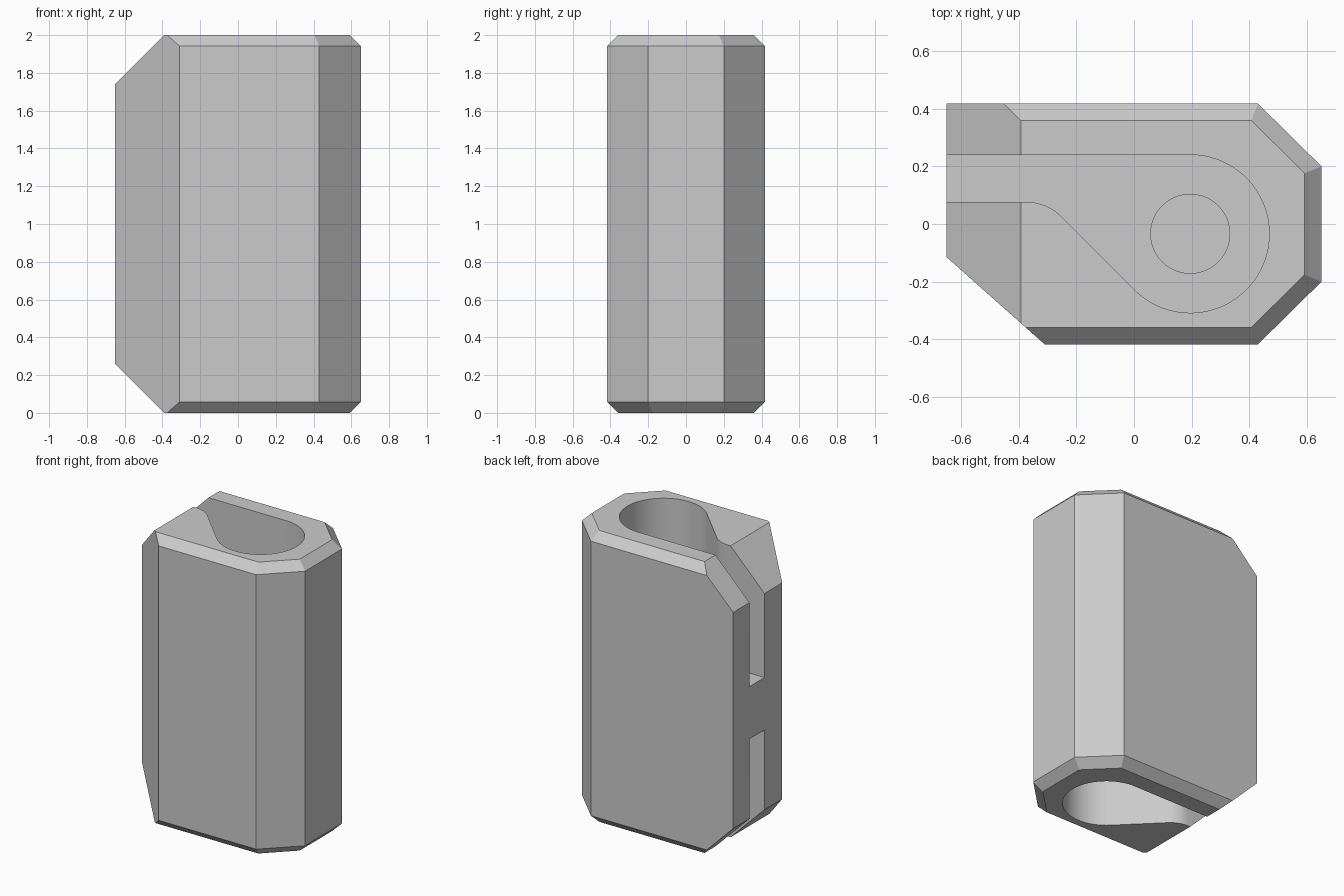
import bpy, bmesh
from math import cos, sin, radians
from mathutils import Vector

if "Cube" in bpy.data.objects:
    bpy.data.objects.remove(bpy.data.objects["Cube"], do_unlink=True)

HEIGHT = 2.0
CHAMFER = 0.058

grey = bpy.data.materials.new("plain grey")
grey.use_nodes = True
grey.diffuse_color = (0.6, 0.6, 0.6, 1)
grey.node_tree.nodes["Principled BSDF"].inputs["Base Color"].default_value = (0.6, 0.6, 0.6, 1)


def arc(cx, cy, r, start, end, steps):
    angles = [radians(start + (end - start) * i / steps) for i in range(steps + 1)]
    return [(cx + r * cos(a), cy + r * sin(a)) for a in angles]


def prism(profile, z0, z1):
    """Extrude a flat outline from z0 to z1."""
    bm = bmesh.new()
    face = bm.faces.new([bm.verts.new((x, y, z0)) for x, y in profile])
    top = bmesh.ops.extrude_face_region(bm, geom=[face])["geom"]
    verts = [g for g in top if isinstance(g, bmesh.types.BMVert)]
    bmesh.ops.translate(bm, vec=(0, 0, z1 - z0), verts=verts)
    bmesh.ops.recalc_face_normals(bm, faces=bm.faces)
    return bm


def slice_off(bm, point, normal):
    """Cut away everything beyond a plane and close the cut."""
    geom = bm.verts[:] + bm.edges[:] + bm.faces[:]
    bmesh.ops.bisect_plane(bm, geom=geom, dist=1e-6, plane_co=point,
                           plane_no=normal, clear_outer=True)
    bmesh.ops.holes_fill(bm, edges=[e for e in bm.edges if e.is_boundary], sides=0)
    bmesh.ops.recalc_face_normals(bm, faces=bm.faces)


def make_object(name, bm):
    mesh = bpy.data.meshes.new(name)
    bm.to_mesh(mesh)
    bm.free()
    mesh.materials.append(grey)
    obj = bpy.data.objects.new(name, mesh)
    bpy.context.collection.objects.link(obj)
    return obj


# Block outline, counter-clockwise from the front of the slotted side
outline = [(-0.65, -0.115), (-0.31, -0.417), (0.43, -0.417), (0.65, -0.2),
           (0.65, 0.2), (0.43, 0.417), (-0.65, 0.417)]
bm = prism(outline, 0, HEIGHT)

# Small chamfers on the front, right and back rims, large ones over the slot
for z, up in ((HEIGHT, 1), (0, -1)):
    for a, b in zip(outline[1:-1], outline[2:]):
        out = Vector((b[1] - a[1], a[0] - b[0], 0)).normalized()
        slice_off(bm, Vector((*a, z - up * CHAMFER)), out + Vector((0, 0, up)))
    slice_off(bm, Vector((-0.392, 0, z)), Vector((-1, 0, up)))
body = make_object("block_body", bm)

# Keyhole pockets from both ends, with a blind hole in the web between them
CX, CY, R = 0.195, -0.034, 0.274
keyhole = [(-0.8, CY + R), (-0.8, 0.077)]
keyhole += arc(-0.375, -0.097, 0.174, 90, 45, 10)
keyhole += arc(CX, CY, R, 225, 450, 48)
hole = arc(CX, CY, 0.137, 0, 352.5, 47)

cutters = [
    make_object("upper_pocket_cutter", prism(keyhole, 1.165, 2.2)),
    make_object("lower_pocket_cutter", prism(keyhole, -0.2, 0.805)),
    make_object("centre_hole_cutter", prism(hole, 0.835, 1.3)),
]
bpy.ops.object.select_all(action='DESELECT')
body.select_set(True)
bpy.context.view_layer.objects.active = body
for cutter in cutters:
    cutter.hide_render = True
    cut = body.modifiers.new(cutter.name, 'BOOLEAN')
    cut.operation = 'DIFFERENCE'
    cut.solver = 'EXACT'
    cut.object = cutter
    bpy.ops.object.modifier_apply(modifier=cut.name)
    bpy.data.objects.remove(cutter, do_unlink=True)

bpy.ops.object.shade_smooth_by_angle(angle=radians(20))
